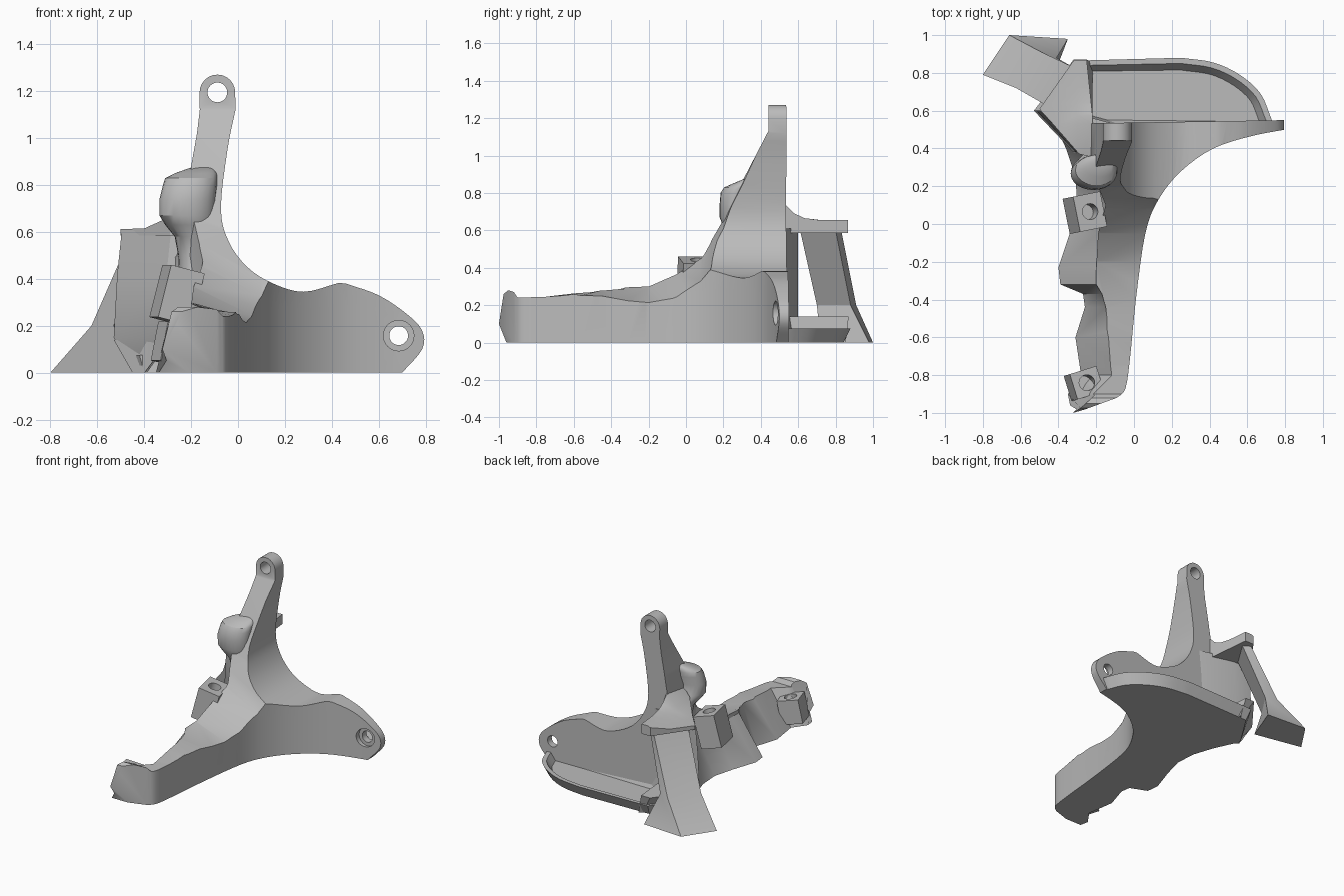
import bpy, bmesh, math
from mathutils import Matrix, Vector

if "Cube" in bpy.data.objects:
    bpy.data.objects.remove(bpy.data.objects["Cube"])

GREY = (0.5, 0.5, 0.5, 1)
mat = bpy.data.materials.new("plain grey")
mat.use_nodes = True
mat.diffuse_color = GREY
mat.node_tree.nodes["Principled BSDF"].inputs["Base Color"].default_value = GREY


def finish(name, bm):
    bmesh.ops.recalc_face_normals(bm, faces=bm.faces)
    mesh = bpy.data.meshes.new(name)
    bm.to_mesh(mesh)
    bm.free()
    mesh.materials.append(mat)
    obj = bpy.data.objects.new(name, mesh)
    bpy.context.collection.objects.link(obj)
    return obj


def loft(name, rings):
    """Skin matching rings of points and cap both ends."""
    bm = bmesh.new()
    rows = [[bm.verts.new(p) for p in ring] for ring in rings]
    n = len(rows[0])
    for a, b in zip(rows, rows[1:]):
        for i in range(n):
            j = (i + 1) % n
            bm.faces.new((a[i], a[j], b[j], b[i]))
    bm.faces.new(rows[0])
    bm.faces.new(rows[-1])
    return finish(name, bm)


def spline(points, steps=4):
    """Smooth open curve through 2D points."""
    pts = [Vector(p) for p in points]
    pts = [2 * pts[0] - pts[1]] + pts + [2 * pts[-1] - pts[-2]]
    out = []
    for a, b, c, d in zip(pts, pts[1:], pts[2:], pts[3:]):
        for k in range(steps):
            t = k / steps
            out.append(b + (c - a) * t / 2 + (a - b * 2.5 + c * 2 - d / 2) * t * t
                       + (b * 3 - c * 3 + d - a) * t ** 3 / 2)
    return out + [pts[-2]]


def cylinder(name, centre, radius, depth, axis):
    bm = bmesh.new()
    turn = Vector(axis).to_track_quat('Z', 'Y').to_matrix().to_4x4()
    bmesh.ops.create_cone(bm, cap_ends=True, segments=32, radius1=radius, radius2=radius,
                          depth=depth, matrix=Matrix.Translation(centre) @ turn)
    return finish(name, bm)


def boolean(obj, cutter, operation):
    mod = obj.modifiers.new("cut", 'BOOLEAN')
    mod.operation, mod.object, mod.solver = operation, cutter, 'EXACT'
    bpy.context.view_layer.objects.active = obj
    bpy.ops.object.modifier_apply(modifier=mod.name)
    bpy.data.objects.remove(cutter)


# Main body, plan outline: x, y, and lean of the left side towards the top
right_edge = spline([(0.8, 0.5), (0.62, 0.465), (0.42, 0.4), (0.25, 0.28), (0.13, 0.13),
                     (0.06, -0.05), (0.01, -0.4), (-0.02, -0.7), (-0.045, -0.87), (-0.09, -0.92)])
left_edge = [(-0.33, -1, 0.02), (-0.35, -0.9, 0.15), (-0.28, -0.8, 0.18), (-0.31, -0.6, 0.18),
             (-0.26, -0.44, 0.11), (-0.27, -0.37, 0.1), (-0.39, -0.32, 0.19), (-0.4, -0.23, 0.2),
             (-0.34, -0.05, 0.15), (-0.3, 0.1, 0.15), (-0.31, 0.25, 0.1), (-0.36, 0.4, 0.08),
             (-0.42, 0.53, 0)]
plan = [(0.8, 0.55, 0)] + [(p.x, p.y, 0) for p in right_edge] + left_edge
body = loft("main_body", [[(x + d * lean, y, z) for x, y, d in plan]
                          for z, lean in ((0, 0), (0.27, 1), (1.4, 1))])

# Front outline: upright with ring, saddle curve, lobe
ring = [(-0.088 + 0.076 * math.cos(a), 1.195 + 0.076 * math.sin(a))
        for a in [math.pi * k / 12 for k in range(12, -1, -1)]]
saddle = spline([(-0.011, 1.12), (-0.045, 0.95), (-0.073, 0.7), (-0.04, 0.56), (0.04, 0.45),
                 (0.15, 0.38), (0.28, 0.345), (0.43, 0.383)])
lobe = spline([(0.46, 0.38), (0.6, 0.33), (0.72, 0.25), (0.785, 0.18), (0.785, 0.1), (0.7, 0)])
left = [(-0.5, -0.1), (-0.5, 0.3), (-0.26, 0.5), (-0.23, 0.7), (-0.2, 0.88), (-0.175, 1.02),
        (-0.163, 1.12)]
front = left + ring + [tuple(p) for p in saddle + lobe] + [(0.7, -0.1)]
boolean(body, loft("front_shape", [[(x, y, z) for x, z in front] for y in (-1.2, 1)]), 'INTERSECT')

# Side outline: y, ridge height, height along the right edge
side = [(-1, 0.1, 0.1), (-0.975, 0.26, 0.26), (-0.95, 0.28, 0.28), (-0.92, 0.27, 0.27),
        (-0.9, 0.24, 0.24), (-0.75, 0.245, 0.245), (-0.6, 0.265, 0.255), (-0.45, 0.29, 0.23),
        (-0.2, 0.3, 0.19), (-0.05, 0.37, 0.225), (0.08, 0.47, 0.33), (0.13, 0.55, 0.39),
        (0.2, 0.66, 0.55), (0.3, 0.86, 0.82), (0.44, 1.13, 1.13), (0.441, 1.3, 1.3),
        (0.6, 1.3, 1.3), (0.6, -0.1, -0.1), (-0.92, -0.1, -0.1)]
boolean(body, loft("side_shape", [[(x, y, (a, b)[k]) for y, a, b in side]
                                  for x, k in ((-0.7, 0), (-0.2, 0), (0.1, 1), (1, 1))]), 'INTERSECT')

# Mounting holes
for x, z, r, y, depth in ((-0.088, 1.195, 0.042, 0.5, 0.5), (0.685, 0.158, 0.04, 0.5, 0.5),
                          (0.685, 0.158, 0.065, 0.4, 0.2)):
    boolean(body, cylinder("drill", (x, y, z), r, depth, (0, 1, 0)), 'DIFFERENCE')

# Tray behind the body: walls flare outward, floor recessed inside the rim
curve = spline([(0.25, 0.88), (0.42, 0.855), (0.56, 0.79), (0.67, 0.69), (0.73, 0.55)])
outline = [(-0.42, 0.5), (-0.46, 0.6), (-0.3, 0.865)] + [tuple(p) for p in curve] + [(0.73, 0.5)]
bm = bmesh.new()
lower = [bm.verts.new((x * 0.95, 0.5 + (y - 0.5) * 0.9, 0)) for x, y in outline]
upper = [bm.verts.new((x, y, 0.075)) for x, y in outline]
bm.faces.new(lower)
lid = [bm.faces.new(upper)]
for i in range(len(upper)):
    bm.faces.new((lower[i - 1], lower[i], upper[i], upper[i - 1]))
bmesh.ops.recalc_face_normals(bm, faces=bm.faces)
bmesh.ops.inset_region(bm, faces=lid, thickness=0.03)
bmesh.ops.inset_region(bm, faces=lid, thickness=0.035, depth=-0.05)
finish("tray", bm)

# Foot block at the tray corner, outer side leaning outward
loft("foot_block", [[(x + s * lean, y - s * lean / 2, z) for x, y, lean in
                     ((-0.53, 0.6, 1), (-0.32, 0.87, 1), (-0.25, 0.87, 0.4), (-0.22, 0.53, 0),
                      (-0.42, 0.53, 0))]
                    for z, s in ((0, 0.08), (0.14, 0))])

# Column on the right-hand side, leaning in at the foot
loft("side_column", [[(x + s, y, z) for x, y in
                      ((-0.53, 0.6), (-0.32, 0.38), (-0.14, 0.34), (-0.14, 0.53), (-0.4, 0.6))]
                     for z, s in ((0, 0.09), (0.15, 0), (0.42, 0.015), (0.61, 0.035))])

# Shelf flaring out of the upright
shelf = loft("shelf", [[(x, y, z) for x, y in
                        ((-0.5, 0.61), (-0.32, 0.865), (-0.25, 0.865), (-0.215, 0.53),
                         (-0.15, 0.5), (-0.13, 0.33), (-0.29, 0.37))] for z in (0.585, 0.9)])
slope = [(0.2, 0.7), (0.53, 0.74), (0.58, 0.69), (0.64, 0.665), (0.72, 0.655), (0.9, 0.655),
         (0.9, 0.5), (0.2, 0.5)]
boolean(shelf, loft("shelf_shape", [[(x, y, min(z, h)) for y, z in slope]
                                    for x, h in ((-0.6, 0.61), (-0.4, 0.615), (-0.3, 0.66), (-0.22, 0.74),
                                                 (0, 0.8))]), 'INTERSECT')

# Raking strut with a flared foot
loft("strut", [[(x, y, z) for x, y in ring_points] for z, ring_points in (
    (0, ((-0.8, 0.79), (-0.66, 1), (-0.35, 0.98), (-0.45, 0.72))),
    (0.2, ((-0.625, 0.72), (-0.49, 0.91), (-0.41, 0.88), (-0.53, 0.7))),
    (0.6, ((-0.45, 0.62), (-0.32, 0.83), (-0.27, 0.8), (-0.39, 0.61))))])

# Rounded hook on the upright: height, centre, radii
spine = [(0.4, -0.18, 0.3, 0.07, 0.1), (0.5, -0.18, 0.33, 0.075, 0.1),
         (0.58, -0.185, 0.32, 0.085, 0.1), (0.63, -0.205, 0.29, 0.105, 0.095),
         (0.67, -0.215, 0.27, 0.12, 0.09), (0.74, -0.215, 0.265, 0.12, 0.085),
         (0.8, -0.205, 0.275, 0.115, 0.09), (0.83, -0.2, 0.285, 0.11, 0.08),
         (0.85, -0.18, 0.31, 0.09, 0.06), (0.875, -0.15, 0.34, 0.05, 0.03)]
loft("hook", [[(x + a * math.cos(t), y + b * math.sin(t), z)
               for t in [math.tau * k / 24 for k in range(24)]] for z, x, y, a, b in spine])


# Drilled clip blocks along the arm
def clip(name, centre, size, tilt, turn):
    spin = Matrix.Rotation(turn, 4, 'Z') @ Matrix.Rotation(tilt, 4, 'Y')
    bm = bmesh.new()
    bmesh.ops.create_cube(bm, size=1, matrix=Matrix.Translation(centre) @ spin
                          @ Matrix.Diagonal((*size, 1)))
    block = finish(name, bm)
    axis = spin @ Vector((0, 0, 1))
    mouth = Vector(centre) + axis * size[2] / 2
    boolean(block, cylinder("drill", mouth, 0.042, 0.2, axis), 'DIFFERENCE')


clip("inner_clip", (-0.26, 0.06, 0.33), (0.15, 0.19, 0.23), 0.25, 0.2)
clip("tip_clip", (-0.265, -0.845, 0.12), (0.15, 0.14, 0.17), 0.2, 0.3)

# Smooth curved faces, keep sharp edges
bpy.ops.object.select_all(action='DESELECT')
for obj in bpy.context.collection.objects:
    if obj.type == 'MESH' and mat.name in obj.data.materials:
        obj.select_set(True)
        bpy.context.view_layer.objects.active = obj
bpy.ops.object.shade_smooth_by_angle(angle=math.radians(30))
